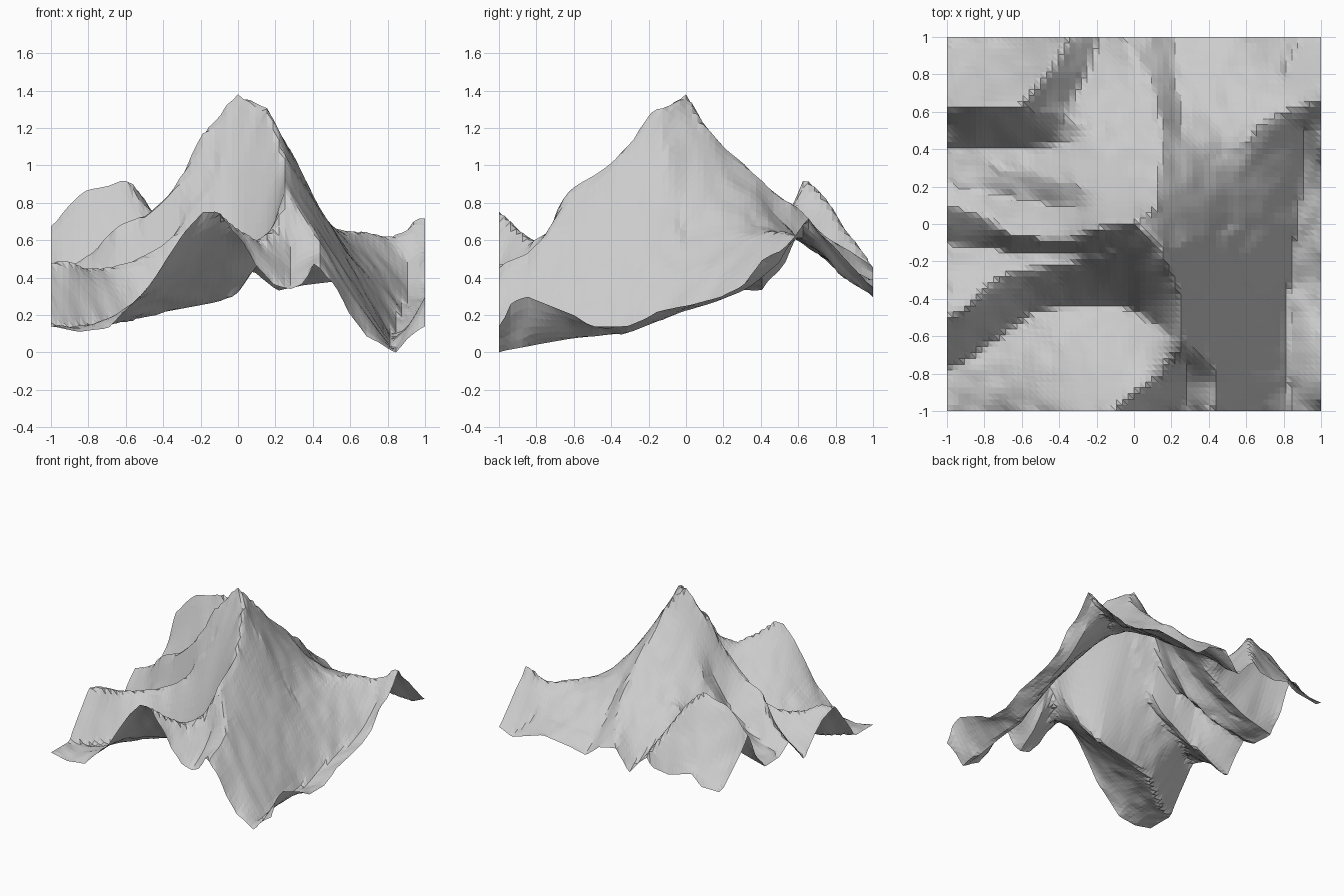
import bpy, bmesh
from mathutils import Vector, noise

N = 64                      # grid cells per side
fixed = {}                  # grid node -> list of known heights


def line(*pts):
    """Pin heights along a ridge, valley or border given as (x, y, z) points."""
    for a, b in zip(pts, pts[1:]):
        a, b = Vector(a), Vector(b)
        steps = max(2, int((b - a).xy.length * N))
        for s in range(steps + 1):
            p = a.lerp(b, s / steps)
            key = (round((p.x + 1) * N / 2), round((p.y + 1) * N / 2))
            fixed.setdefault(key, []).append(p.z)


def border(axis, side, pts):
    """Height profile along one edge of the square."""
    line(*[(t, side, z) if axis == 'x' else (side, t, z) for t, z in pts])


# Four borders
border('x', -1, [(-1, .14), (-.85, .11), (-.7, .13), (-.5, .32), (-.35, .55), (-.2, .75),
                 (-.1, .75), (0, .62), (.1, .46), (.2, .36), (.28, .34), (.35, .37),
                 (.42, .48), (.5, .38), (.6, .2), (.7, .08), (.84, 0), (.9, .07), (1, .14)])
border('y', 1, [(-1, .14), (-.93, .27), (-.85, .3), (-.6, .2), (-.5, .14), (-.3, .14),
                (-.15, .22), (0, .25), (.2, .3), (.3, .36), (.42, .5), (.5, .54),
                (.6, .64), (.65, .72), (.7, .66), (.8, .55), (1, .35)])
border('x', 1, [(-1, .35), (-.84, .35), (-.75, .43), (-.54, .37), (-.4, .39), (-.33, .45),
                (-.18, .29), (-.06, .46), (.08, .43), (.21, .33), (.35, .36), (.6, .39),
                (.89, .3), (1, .35)])
border('y', -1, [(-1, .14), (-.78, .14), (-.65, .3), (-.5, .48), (-.33, .43), (-.1, .2),
                 (.08, .42), (.21, .34), (.4, .33), (.52, .47), (.62, .68), (.72, .55),
                 (.94, .36), (1, .35)])

# South ridge from the summit, with a side spur
line((0, 0, 1.38), (.07, -.05, 1.35), (.14, -.1, 1.33), (.17, -.19, 1.3), (.21, -.25, 1.17),
     (.25, -.4, 1.02), (.25, -.63, .88), (.22, -.72, .67), (.12, -.82, .59), (0, -.91, .67),
     (-.13, -1, .76))
line((.25, -.63, .88), (.33, -.68, .76), (.42, -.75, .63), (.45, -.85, .53), (.42, -1, .48))

# North spur and north east ridge
line((0, 0, 1.38), (.08, .05, 1.3), (.12, .1, 1.22), (.13, .2, 1.11), (.14, .3, 1.01),
     (.16, .4, .93), (.16, .5, .83), (.13, .6, .78), (.1, .74, .62), (0, .9, .53), (-.06, 1, .46))
line((.16, .38, .94), (.25, .38, .86), (.35, .39, .77), (.48, .39, .67), (.6, .43, .65),
     (.68, .53, .65), (.78, .6, .62), (.9, .63, .65), (.97, .65, .73), (1, .65, .72))

# Bulging east face
line((.2, -.12, 1.23), (.3, -.1, 1.04), (.4, -.06, .84), (.46, -.03, .71), (.56, 0, .58))

# West ridges
line((0, 0, 1.38), (-.06, 0, 1.34), (-.1, 0, 1.26), (-.2, -.02, 1.19), (-.26, -.05, 1.02),
     (-.32, -.08, .91), (-.4, -.09, .82), (-.5, -.08, .74), (-.65, -.06, .69),
     (-.75, .01, .56), (-.87, .07, .48), (-1, .09, .42))
line((-.08, -.1, 1.12), (-.18, -.17, .86), (-.3, -.2, .67), (-.42, -.22, .57), (-.52, -.24, .5),
     (-.7, -.27, .46), (-.82, -.36, .45), (-.9, -.46, .5), (-1, -.5, .48))

# Back left ridge
line((-1, .62, .68), (-.92, .63, .79), (-.82, .63, .88), (-.7, .62, .9), (-.6, .62, .94),
     (-.53, .72, .87), (-.46, .81, .72), (-.4, .9, .6), (-.33, 1, .46))
line((-.6, .62, .94), (-.5, .6, .79), (-.38, .57, .67), (-.2, .5, .7))
line((-.2, .18, .95), (-.35, .22, .75), (-.55, .28, .55), (-.75, .3, .44))

# Valleys
line((.84, -1, 0), (.8, -.6, .07), (.83, -.3, .1), (.87, 0, .22), (.9, .2, .28),
     (.91, .35, .35), (.92, .5, .47))
line((-1, -.77, .14), (-.85, -.7, .12), (-.7, -.59, .14), (-.55, -.48, .17), (-.4, -.44, .21),
     (-.1, -.43, .26), (0, -.46, .3), (.1, -.53, .45), (.19, -.6, .63))
line((-1, -.12, .2), (-.8, -.13, .3), (-.6, -.16, .42), (-.4, -.16, .54), (-.3, -.15, .66))
line((-1, .42, .33), (-.75, .4, .39), (-.5, .4, .52), (-.35, .45, .62))
line((-1, .21, .34), (-.7, .15, .42), (-.45, .1, .58), (-.3, .1, .78))
line((-.18, 1, .29), (-.25, .8, .44), (-.33, .65, .58))
line((.21, 1, .33), (.22, .8, .46), (.25, .6, .6), (.25, .48, .74))
line((.89, 1, .3), (.8, .8, .42))
line((.28, -1, .34), (.29, -.85, .43), (.29, -.76, .54))

# Relax a membrane between the pinned lines
pin = {k: sum(v) / len(v) for k, v in fixed.items()}
H = [[pin.get((i, j), .45) for j in range(N + 1)] for i in range(N + 1)]
free = [(i, j) for i in range(1, N) for j in range(1, N) if (i, j) not in pin]
for _ in range(250):
    for i, j in free:
        avg = (H[i - 1][j] + H[i + 1][j] + H[i][j - 1] + H[i][j + 1]) / 4
        H[i][j] += 1.7 * (avg - H[i][j])

# Soften the creases and add slight rock texture
S = [row[:] for row in H]
for i in range(1, N):
    for j in range(1, N):
        avg = (H[i - 1][j] + H[i + 1][j] + H[i][j - 1] + H[i][j + 1]) / 4
        S[i][j] += .4 * (avg - H[i][j])
        if (i, j) not in pin:
            S[i][j] += .015 * noise.noise(Vector((i * .3, j * .3, 0)))
S[N // 2][N // 2] = 1.38

# Terrain sheet
bm = bmesh.new()
V = [[bm.verts.new((2 * i / N - 1, 2 * j / N - 1, max(0, S[i][j]))) for j in range(N + 1)]
     for i in range(N + 1)]
for i in range(N):
    for j in range(N):
        a, b, c, d = V[i][j], V[i + 1][j], V[i + 1][j + 1], V[i][j + 1]
        bm.faces.new((a, b, d))
        bm.faces.new((b, c, d))
mesh = bpy.data.meshes.new("mountain_terrain")
bm.to_mesh(mesh)
bm.free()
terrain = bpy.data.objects.new("mountain_terrain", mesh)
bpy.context.collection.objects.link(terrain)
